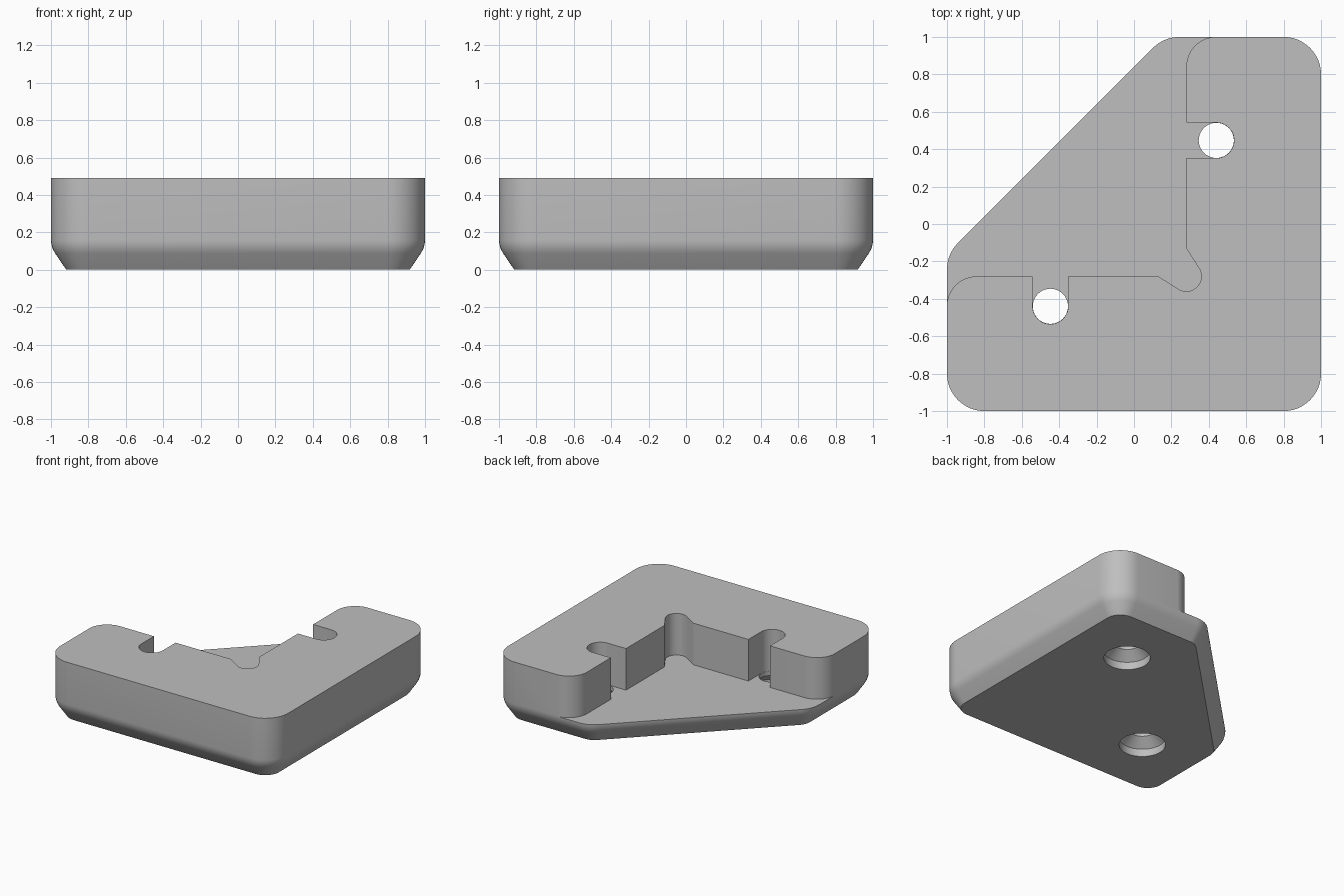
import bpy
import bmesh
from math import cos, sin, pi, radians
from mathutils import Vector

HEIGHT, FLOOR = 0.49, 0.16

if "Cube" in bpy.data.objects:
    bpy.data.objects.remove(bpy.data.objects["Cube"])

grey = bpy.data.materials.new("plain grey")
grey.use_nodes = True
colour = (0.52, 0.52, 0.52, 1)
grey.diffuse_color = colour
grey.node_tree.nodes["Principled BSDF"].inputs["Base Color"].default_value = colour


def arc(cx, cy, r, start, end, steps=12):
    """Points on an arc between two angles in degrees."""
    angles = [radians(start + (end - start) * i / steps) for i in range(steps + 1)]
    return [(cx + r * cos(a), cy + r * sin(a)) for a in angles]


def rounded(corners, radius, inset):
    """Counter-clockwise convex outline with round corners, moved inwards."""
    points = []
    for i, corner in enumerate(corners):
        p = Vector(corner)
        a = (p - Vector(corners[i - 1])).normalized()
        b = (Vector(corners[(i + 1) % len(corners)]) - p).normalized()
        n1, n2 = Vector((a.y, -a.x)), Vector((b.y, -b.x))
        centre = p - (n1 + n2) * radius / (1 + n1.dot(n2))
        turn = n1.angle(n2)
        for k in range(13):
            t = turn * k / 12
            points.append(centre + (radius - inset) * (n1 * cos(t) + a * sin(t)))
    return points


def loft(name, layers):
    """Solid through a stack of (outline, z) layers."""
    bm = bmesh.new()
    rings = [[bm.verts.new((x, y, z)) for x, y in pts] for pts, z in layers]
    for low, high in zip(rings, rings[1:]):
        for i in range(len(low)):
            j = (i + 1) % len(low)
            bm.faces.new((low[i], low[j], high[j], high[i]))
    bm.faces.new(rings[0][::-1])
    bm.faces.new(rings[-1])
    bmesh.ops.recalc_face_normals(bm, faces=bm.faces)
    mesh = bpy.data.meshes.new(name)
    bm.to_mesh(mesh)
    bm.free()
    mesh.materials.append(grey)
    obj = bpy.data.objects.new(name, mesh)
    bpy.context.collection.objects.link(obj)
    return obj


# Body: five-sided outline with a softened chamfer round the bottom
corners = [(1, -1), (1, 1), (0.16, 1), (-1, -0.16), (-1, -1)]
chamfer = [(0.082, 0), (0.022, 0.088), (0.009, 0.112), (0.002, 0.138),
           (0, 0.158), (0, HEIGHT)]
body = loft("corner_bracket", [(rounded(corners, 0.2, d), z) for d, z in chamfer])

# Pocket: arm end, slot and half of the corner relief, mirrored on the diagonal
half = [(0.44, 1.2)]
half += arc(0.44, 0.841, 0.16, 90, 180)
half += [(0.28, 0.542)] + arc(0.44, 0.447, 0.095, 90, -90, 24) + [(0.28, 0.352)]
half += [(0.28, -0.13)] + arc(0.28, -0.28, 0.08, 35, -45)
other = [(-y, -x) for x, y in reversed(half[:-1])]
pocket = half + other + [(-1.2, 1.2)]
cutters = [loft("pocket_cutter", [(pocket, FLOOR), (pocket, 0.7)])]

# Screw holes: recessed and countersunk from below
hole = [(0.167, -0.05), (0.167, 0.06), (0.094, 0.125), (0.094, 0.22)]
for cx, cy in ((0.44, 0.447), (-0.447, -0.44)):
    layers = [(arc(cx, cy, r, 0, 360, 40)[:-1], z) for r, z in hole]
    cutters.append(loft("screw_hole_cutter", layers))

# Cut the body, then remove the cutters
bpy.context.view_layer.objects.active = body
for cutter in cutters:
    cut = body.modifiers.new("cut", "BOOLEAN")
    cut.operation = "DIFFERENCE"
    cut.solver = "EXACT"
    cut.object = cutter
    bpy.ops.object.modifier_apply(modifier=cut.name)
    bpy.data.objects.remove(cutter)

bpy.ops.object.select_all(action="DESELECT")
body.select_set(True)
bpy.ops.object.shade_smooth_by_angle(angle=radians(30))
